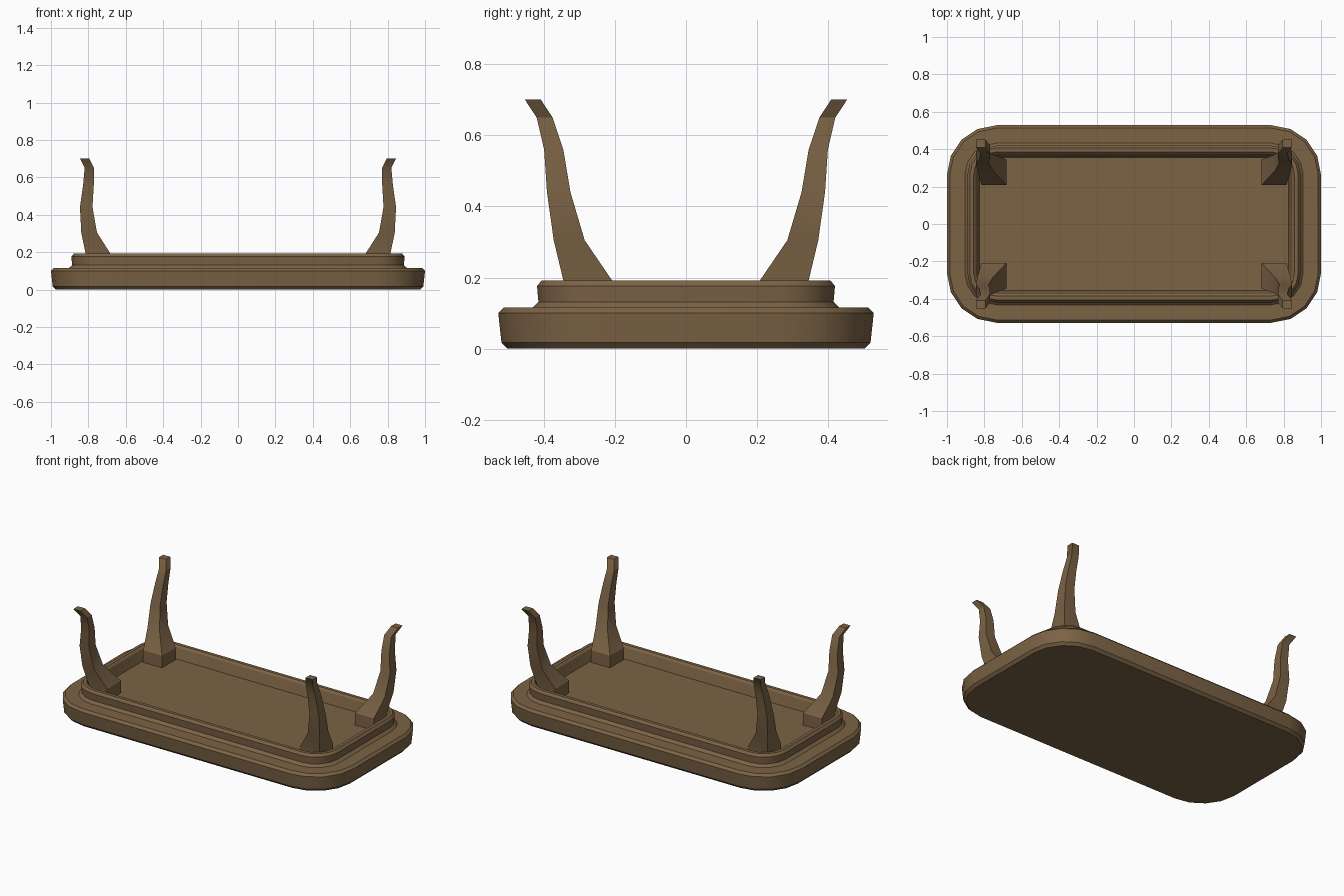
import bpy, bmesh, math

if "Cube" in bpy.data.objects:
    bpy.data.objects.remove(bpy.data.objects["Cube"])

# Wood material
wood = bpy.data.materials.new("wood")
wood.diffuse_color = (0.2, 0.125, 0.06, 1)
wood.use_nodes = True
wood.node_tree.nodes["Principled BSDF"].inputs["Base Color"].default_value = wood.diffuse_color

CX, CY = 0.735, 0.263   # centres shared by all rounded corners


def rounded_ring(r, z, segments=4):
    """Rounded rectangle outline at height z with corner radius r."""
    pts = []
    for q, (sx, sy) in enumerate([(1, 1), (-1, 1), (-1, -1), (1, -1)]):
        for i in range(segments + 1):
            a = math.radians(90 * q + 90 * i / segments)
            pts.append((sx * CX + r * math.cos(a), sy * CY + r * math.sin(a), z))
    return pts


def loft(name, rings, cap=True):
    """Join successive outlines into one surface."""
    bm = bmesh.new()
    loops = [[bm.verts.new(p) for p in ring] for ring in rings]
    for a, b in zip(loops, loops[1:]):
        n = len(a)
        for i in range(n):
            j = (i + 1) % n
            bm.faces.new((a[i], a[j], b[j], b[i]))
    if cap:
        bm.faces.new(loops[0][::-1])
        bm.faces.new(loops[-1])
        bmesh.ops.recalc_face_normals(bm, faces=bm.faces)
    mesh = bpy.data.meshes.new(name)
    bm.to_mesh(mesh)
    bm.free()
    mesh.materials.append(wood)
    mesh.shade_smooth()
    mesh.set_sharp_from_angle(angle=math.radians(25))
    obj = bpy.data.objects.new(name, mesh)
    bpy.context.collection.objects.link(obj)
    return obj


# Tabletop (lying face down) with bevelled edges
top_profile = [(0.24, 0), (0.256, 0.017), (0.265, 0.1), (0.25, 0.115)]
loft("tabletop", [rounded_ring(r, z) for r, z in top_profile])

# Apron frame with a sloped foot and rounded rim
apron_profile = [(0.169, 0.115), (0.152, 0.131), (0.156, 0.176), (0.143, 0.192),
                 (0.122, 0.192), (0.11, 0.18), (0.092, 0.115)]
loft("apron", [rounded_ring(r, z) for r, z in apron_profile], cap=False)

# Curved legs: square sections (z, inner x, outer x, inner y, outer y)
leg_sections = [
    (0.115, 0.682, 0.815, 0.208, 0.345),
    (0.192, 0.682, 0.815, 0.208, 0.345),
    (0.305, 0.754, 0.838, 0.285, 0.372),
    (0.44, 0.778, 0.845, 0.325, 0.391),
    (0.56, 0.771, 0.828, 0.345, 0.399),
    (0.65, 0.770, 0.820, 0.375, 0.420),
    (0.70, 0.795, 0.845, 0.408, 0.453),
]
for side, sx in (("left", -1), ("right", 1)):
    for end, sy in (("front", -1), ("back", 1)):
        loft(f"{end}_{side}_leg",
             [[(sx * x, sy * y, z) for x, y in ((x0, y0), (x1, y0), (x1, y1), (x0, y1))]
              for z, x0, x1, y0, y1 in leg_sections])
